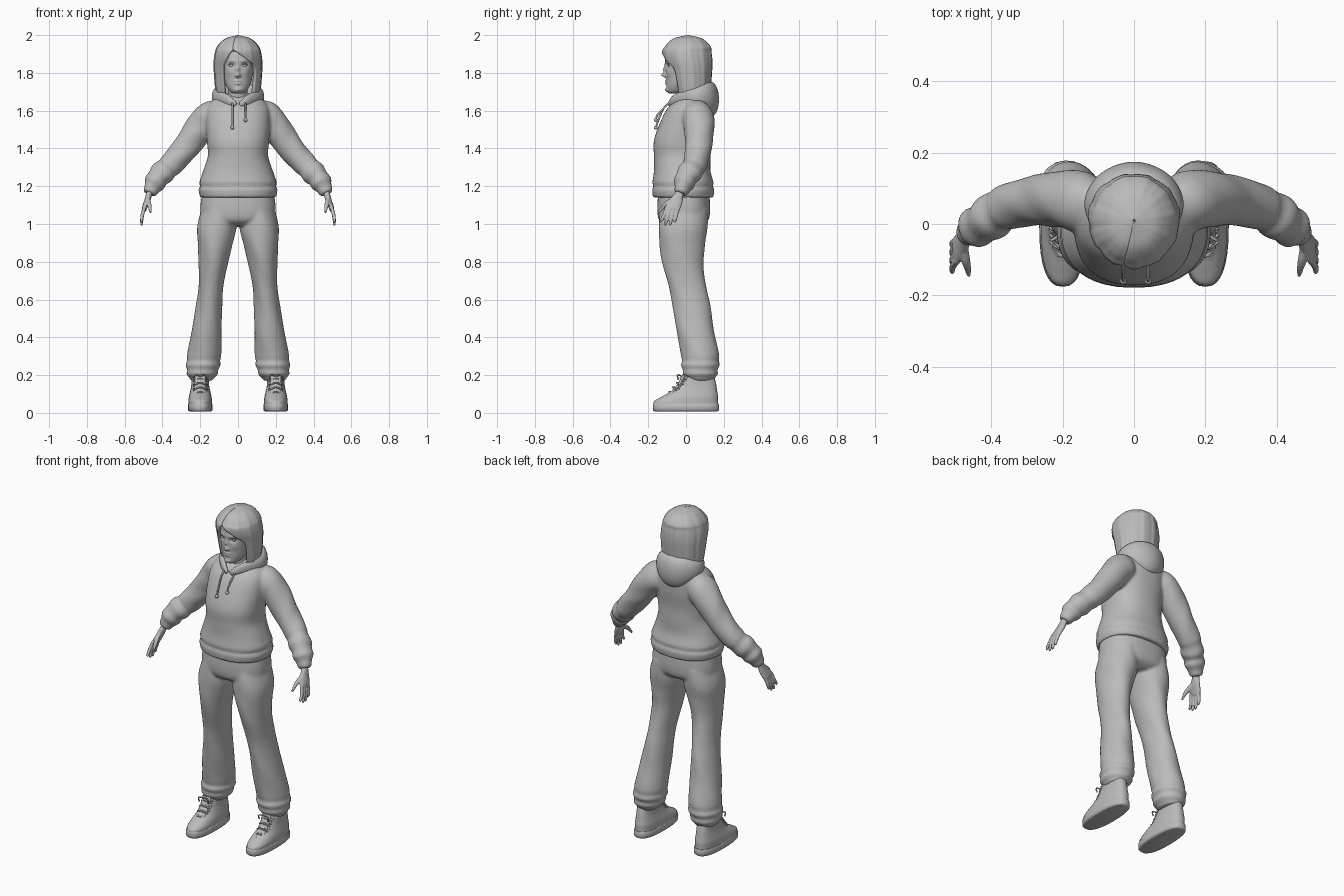
import bpy, bmesh, math
from mathutils import Vector

cube = bpy.data.objects.get("Cube")
if cube:
    bpy.data.objects.remove(cube, do_unlink=True)

grey = bpy.data.materials.new("plain grey")
grey.use_nodes = True
tone = (0.5, 0.5, 0.5, 1)
grey.diffuse_color = tone
grey.node_tree.nodes["Principled BSDF"].inputs["Base Color"].default_value = tone

ACROSS, DEPTH, UP = Vector((1, 0, 0)), Vector((0, 1, 0)), Vector((0, 0, 1))


def spline(rows, steps):
    """Catmull-Rom interpolation through rows of numbers."""
    out = []
    last = len(rows) - 1
    for i in range(last):
        before, start, end, after = (rows[max(0, min(last, i + k))] for k in (-1, 0, 1, 2))
        for step in range(steps):
            t = step / steps
            out.append([b + t * ((c - a) + t * ((2 * a - 5 * b + 4 * c - d)
                                                + t * (3 * (b - c) + d - a))) / 2
                        for a, b, c, d in zip(before, start, end, after)])
    return out + [list(rows[last])]


def skin(bm, loops, closed=True):
    """Bridge equal rows of points; closed rows become a capped solid."""
    rows = [[bm.verts.new(point) for point in loop] for loop in loops]
    count = len(rows[0])
    for lower, upper in zip(rows, rows[1:]):
        for i in range(count if closed else count - 1):
            j = (i + 1) % count
            bm.faces.new((lower[i], lower[j], upper[j], upper[i]))
    if closed:
        bm.faces.new(rows[0][::-1])
        bm.faces.new(rows[-1])


def plain(angle, height):
    return 1


def loft(bm, rings, sides=32, power=2, steps=6, ref=None, fold=plain):
    """Rings of x, y, z and one or two radii: level, or square to the path when ref is set."""
    rings = spline(rings, steps)
    centres = [Vector(ring[:3]) for ring in rings]
    loops = []
    for k, (centre, ring) in enumerate(zip(centres, rings)):
        u, v = ACROSS, DEPTH
        if ref:
            along = (centres[min(k + 1, len(rings) - 1)] - centres[max(k - 1, 0)]).normalized()
            u = (ref - along * ref.dot(along)).normalized()
            v = along.cross(u)
        loop = []
        for i in range(sides):
            angle = math.tau * i / sides
            c, s = (math.copysign(abs(f(angle)) ** (2 / power), f(angle)) for f in (math.cos, math.sin))
            loop.append(centre + (u * ring[3] * c + v * ring[-1] * s) * fold(angle, centre.z))
        loops.append(loop)
    skin(bm, loops)


def tube(bm, points, radius, ref=UP):
    loft(bm, [(*point, radius) for point in points], sides=8, steps=4, ref=ref)


def ball(bm, centre, radius):
    made = bmesh.ops.create_uvsphere(bm, u_segments=16, v_segments=10, radius=radius)
    bmesh.ops.translate(bm, verts=made["verts"], vec=centre)


def finish(name, bm, mirror=False, voxel=0, angle=60):
    """Turn the mesh into an object, optionally mirrored and blended into one skin."""
    bmesh.ops.recalc_face_normals(bm, faces=bm.faces)
    mesh = bpy.data.meshes.new(name)
    bm.to_mesh(mesh)
    bm.free()
    mesh.materials.append(grey)
    obj = bpy.data.objects.new(name, mesh)
    bpy.context.collection.objects.link(obj)
    for other in bpy.context.selected_objects:
        other.select_set(False)
    bpy.context.view_layer.objects.active = obj
    obj.select_set(True)
    bpy.ops.object.shade_smooth_by_angle(angle=math.radians(angle))
    if mirror:
        obj.modifiers.new("Mirror", "MIRROR").use_mirror_merge = False
    if voxel:
        blend = obj.modifiers.new("Blend", "REMESH")
        blend.mode, blend.voxel_size, blend.use_smooth_shade = "VOXEL", voxel, True
        soften = obj.modifiers.new("Soften", "SMOOTH")
        soften.factor, soften.iterations = 0.5, 5
    return obj


# Hoodie: body with gathered hem, blended with the sleeves
def hem_crease(angle, height):
    return 1 - .05 * math.exp(-((height - 1.2) / .01) ** 2)


def sleeve_folds(angle, height):
    gather = .07 * math.sin(120 * height) if height < 1.3 else 0
    return 1 + gather + .02 * math.sin(3 * angle + 50 * height)


bm = bmesh.new()
body = [(-.015, 1.14, .2, .16), (-.015, 1.2, .21, .165), (-.02, 1.28, .185, .15),
        (-.02, 1.36, .16, .15), (-.02, 1.44, .165, .15), (0, 1.53, .17, .14),
        (.02, 1.61, .165, .12), (.04, 1.66, .13, .09), (.045, 1.69, .08, .06)]
loft(bm, [(0, *row) for row in body], sides=48, power=2.3, steps=8, fold=hem_crease)
sleeve = [(.09, .055, 1.6, .06), (.14, .06, 1.57, .085), (.2, .07, 1.51, .08), (.28, .065, 1.4, .07),
          (.36, .045, 1.31, .064), (.42, .005, 1.25, .06), (.45, -.015, 1.2, .05), (.47, -.03, 1.16, .03)]
for side in (-1, 1):
    loft(bm, [(side * x, *rest) for x, *rest in sleeve], ref=DEPTH, fold=sleeve_folds)
finish("hoodie", bm, voxel=.008)

# Hood lying on the back, thinning towards the throat
bm = bmesh.new()
half = [(.01, -.09, 1.63, .014, .01), (.055, -.06, 1.655, .03, .016), (.1, 0, 1.67, .04, .02),
        (.11, .06, 1.67, .055, .03), (.07, .11, 1.67, .08, .04)]
nape = (0, .13, 1.66, .095, .045)
loft(bm, half + [nape] + [(-x, *rest) for x, *rest in reversed(half)], ref=UP)
finish("hood", bm, voxel=.007)

# Drawstrings with knotted ends
for name, x, low in (("right_drawstring", -.03, 1.51), ("left_drawstring", .04, 1.55)):
    bm = bmesh.new()
    end = (x, -.16, low)
    tube(bm, [(x, -.09, 1.64), (x, -.12, 1.61), (x, -.15, low + .03), end], .005, ref=ACROSS)
    ball(bm, end, .01)
    finish(name, bm)


# Trousers: seat and two flared legs gathered at the ankle
def ankle_folds(angle, height):
    gather = .05 * math.sin(130 * height) if height < .3 else 0
    return 1 + gather + .014 * math.sin(4 * angle + 25 * height)


bm = bmesh.new()
seat = [(.99, .13, .09), (1.02, .19, .13), (1.08, .2, .14), (1.17, .19, .135)]
loft(bm, [(0, -.012, *row) for row in seat], sides=40, power=2.4)
leg = [(1.08, -.01, .09, .125), (.98, -.015, .105, .13), (.88, -.02, .09, .12), (.78, -.015, .076, .107),
       (.66, .01, .066, .1), (.56, .03, .07, .1), (.43, .05, .08, .1), (.3, .075, .09, .1),
       (.22, .075, .085, .095), (.17, .08, .06, .07)]
for side in (-1, 1):
    loft(bm, [(side * (.21 - z / 10), y, z, a, b) for z, y, a, b in leg], steps=8, fold=ankle_folds)
finish("trousers", bm, voxel=.008)

# Shoes: upper, flat sole, tongue and laces
SHOE = .2
bm = bmesh.new()
upper = [(0, .03, .062, .17), (0, .06, .062, .17), (.02, .085, .06, .15), (.045, .115, .053, .12),
         (.06, .15, .047, .1), (.075, .215, .044, .07)]
loft(bm, [(SHOE, *row) for row in upper], power=2.4)
finish("shoe_upper", bm, mirror=True)

bm = bmesh.new()
loft(bm, [(SHOE, 0, z, .065 - inset, .175 - inset)
          for z, inset in ((.008, .01), (.015, 0), (.045, 0), (.05, .005))], power=2.5, steps=2)
finish("shoe_sole", bm, mirror=True, angle=40)

bm = bmesh.new()
loft(bm, [(SHOE, y, z, .028, .01) for y, z in ((-.1, .09), (-.07, .11), (-.035, .15), (-.01, .2))],
     sides=16, ref=ACROSS)
finish("shoe_tongue", bm, mirror=True)

bm = bmesh.new()
for k in range(5):
    y, z = .02 * k - .09, .024 * k + .104
    for side in (-.036, .036):
        tube(bm, [(SHOE - side, y + .02, z - .01), (SHOE, y, z + .008),
                  (SHOE + side, y + .036, z)], .004)
for side in (-.03, .03):
    tube(bm, [(SHOE, -.025, .195), (SHOE + side, -.045, .2), (SHOE + side, -.04, .175)], .004)
finish("shoe_laces", bm, mirror=True)

# Hands: palm, four fanned fingers and thumb
bm = bmesh.new()
loft(bm, [(.455, -.02, 1.2, .022, .02), (.47, -.035, 1.16, .023, .017), (.48, -.05, 1.125, .034, .016),
          (.495, -.07, 1.085, .04, .014), (.498, -.075, 1.07, .034, .01)], sides=20, ref=DEPTH)
for k in range(4):
    y = .019 * k - .102
    low = .99 + .008 * (k - 1.5) ** 2
    loft(bm, [(.495, y, 1.09, .01), (.507, y * 1.15, 1.045, .01), (.51, y * 1.3, low + .01, .008),
              (.506, y * 1.32, low, .004)], sides=10, ref=DEPTH)
loft(bm, [(.478, -.06, 1.135, .012), (.472, -.1, 1.11, .013), (.466, -.125, 1.085, .01),
          (.463, -.145, 1.06, .006)], sides=10, ref=ACROSS)
finish("hand", bm, mirror=True, voxel=.004)

# Head: smooth skull with the features raised and sunk by soft bumps
bm = bmesh.new()
skull = [(-.066, 1.69, .018, .02), (-.05, 1.703, .043, .05), (-.034, 1.74, .066, .07),
         (-.016, 1.8, .08, .09), (-.006, 1.86, .087, .106), (0, 1.92, .085, .1), (0, 1.965, .05, .06)]
loft(bm, [(0, *row) for row in skull], sides=96, steps=12)
nose_tip, bridge = (0, 1.788, .011, .011, .024), (0, 1.815, .008, .02, .013)
upper_lip, lower_lip = (0, 1.757, .02, .005, .007), (0, 1.743, .015, .005, .008)
chin = (0, 1.71, .02, .01, .009)
socket, brow = (.034, 1.84, .017, .011, -.013), (.034, 1.864, .022, .007, .005)
cheek, nostril = (.045, 1.8, .02, .02, .005), (.011, 1.784, .006, .007, .008)
for v in bm.verts:
    if v.co.y < -.03:
        v.co.y -= sum(rise * math.exp(-((abs(v.co.x) - x) / wide) ** 2 - ((v.co.z - z) / tall) ** 2)
                      for x, z, wide, tall, rise in (nose_tip, bridge, upper_lip, lower_lip, chin,
                                                     socket, brow, cheek, nostril))
finish("head", bm, angle=80)

# Eyes with upper lids
bm = bmesh.new()
ball(bm, (.034, -.083, 1.84), .0135)
tube(bm, [(.018, -.092, 1.838), (.03, -.098, 1.85), (.05, -.085, 1.842)], .003)
finish("eye", bm, mirror=True)

# Neck
bm = bmesh.new()
loft(bm, [(0, .03, 1.6, .06), (0, .01, 1.67, .05), (0, 0, 1.75, .05)])
finish("neck", bm)

# Hair: bobbed shell of height, depth centre, radii and the face opening's two edge angles
bm = bmesh.new()
PARTING = .25
bob = [(1.645, .04, .1, .085, .7, .8), (1.7, .03, .118, .1, .7, .8), (1.82, .02, .128, .12, .7, .8),
       (1.875, .01, .127, .13, .5, .35), (1.915, .005, .12, .13, .3, -.1)]
crown = [(1.935, .113, .123), (1.962, .092, .102), (1.985, .06, .068), (2, .002, .002)]
bob += [(z, .01, a, b, PARTING, -PARTING) for z, a, b in crown]
loops = []
for z, y, a, b, right, left in spline(bob, 6):
    loop = []
    for i in range(97):
        angle = left + (math.tau - right - left) * i / 96
        lock = 1 + .012 * math.cos(11 * angle) + .006 * math.sin(23 * angle)
        loop.append((a * lock * math.sin(angle), y - b * lock * math.cos(angle), z))
    loops.append(loop)
skin(bm, loops, closed=False)
shell = finish("hair", bm).modifiers.new("Thickness", "SOLIDIFY")
shell.thickness, shell.offset = .02, -1
